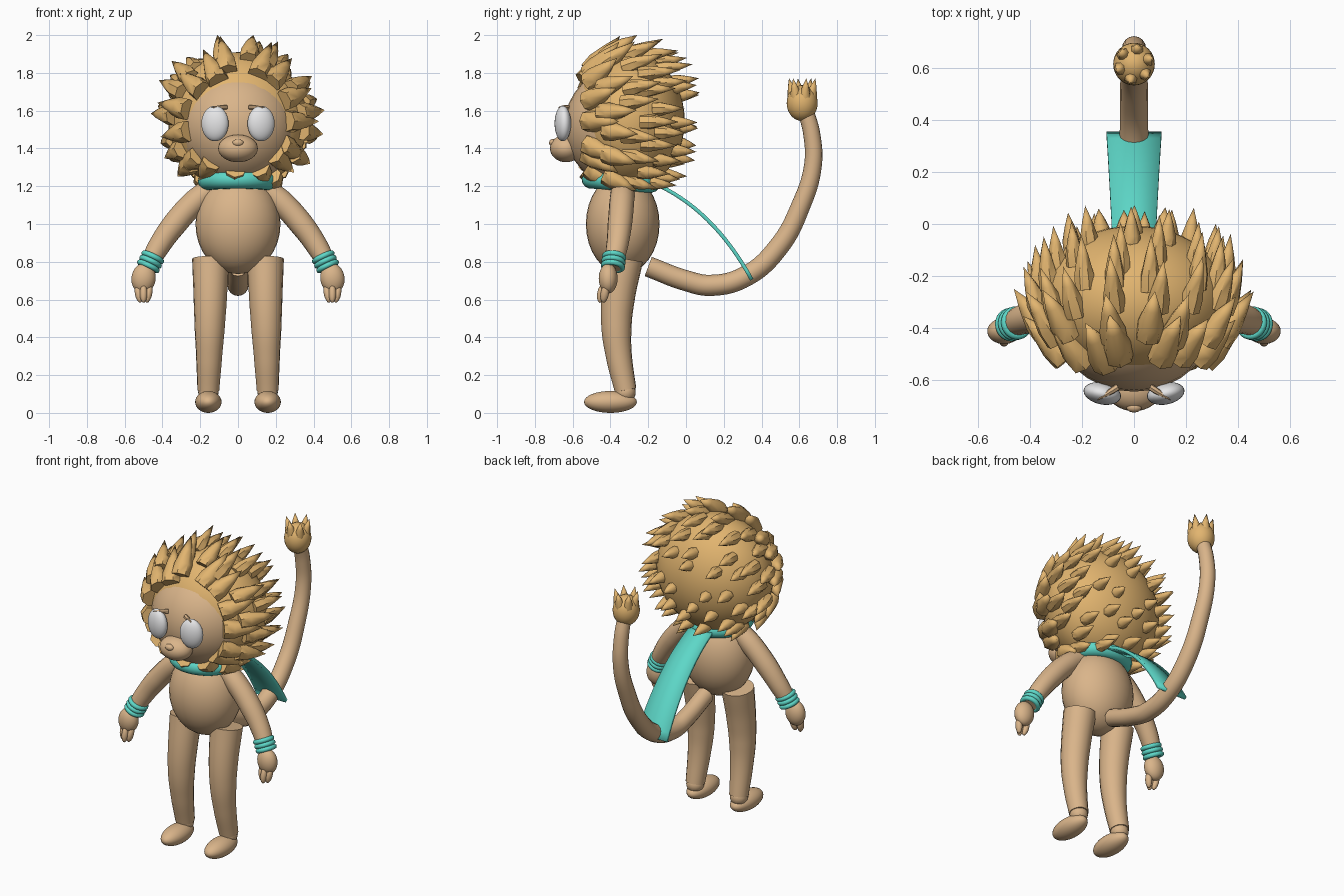
import bpy, bmesh, math, random
from mathutils import Vector

if "Cube" in bpy.data.objects:
    bpy.data.objects.remove(bpy.data.objects["Cube"])

random.seed(11)


def material(name, rgb):
    m = bpy.data.materials.new(name)
    m.diffuse_color = (*rgb, 1)
    m.use_nodes = True
    m.node_tree.nodes["Principled BSDF"].inputs["Base Color"].default_value = m.diffuse_color
    return m


SKIN = material("tan_fur", (0.70, 0.46, 0.255))
MANE = material("golden_mane", (0.76, 0.46, 0.16))
TEAL = material("teal_cloth", (0.11, 0.68, 0.575))
WHITE = material("eye_white", (0.82, 0.82, 0.83))


def finish(name, mat, angle=50):
    o = bpy.context.object
    o.name = name
    o.data.materials.clear()
    o.data.materials.append(mat)
    bpy.ops.object.shade_smooth_by_angle(angle=math.radians(angle))
    return o


def ball(name, mat, loc, radii, rot=(0, 0, 0), seg=32):
    bpy.ops.mesh.primitive_uv_sphere_add(segments=seg, ring_count=seg // 2, location=loc,
                                         rotation=[math.radians(a) for a in rot])
    bpy.context.object.scale = radii
    return finish(name, mat, 180)


def ring(name, mat, loc, major, minor, rot=(0, 0, 0), scale=(1, 1, 1)):
    bpy.ops.mesh.primitive_torus_add(major_radius=major, minor_radius=minor, major_segments=40,
                                     minor_segments=14, location=loc, rotation=rot)
    bpy.context.object.scale = scale
    return finish(name, mat, 180)


def tube(name, mat, pts):
    """Round tube through (x, y, z, radius) points with flat ends."""
    c = bpy.data.curves.new(name, 'CURVE')
    c.dimensions = '3D'
    c.bevel_depth = 1
    c.bevel_resolution = 6
    c.resolution_u = 8
    c.use_fill_caps = True
    s = c.splines.new('BEZIER')
    s.bezier_points.add(len(pts) - 1)
    for p, (x, y, z, r) in zip(s.bezier_points, pts):
        p.co = (x, y, z)
        p.radius = r
        p.handle_left_type = p.handle_right_type = 'AUTO'
    o = bpy.data.objects.new(name, c)
    bpy.context.collection.objects.link(o)
    bpy.ops.object.select_all(action='DESELECT')
    o.select_set(True)
    bpy.context.view_layer.objects.active = o
    bpy.ops.object.convert(target='MESH')
    return finish(name, mat)


def mesh_object(name, mat, bm, angle=50):
    bmesh.ops.recalc_face_normals(bm, faces=bm.faces)
    me = bpy.data.meshes.new(name)
    bm.to_mesh(me)
    bm.free()
    o = bpy.data.objects.new(name, me)
    bpy.context.collection.objects.link(o)
    bpy.ops.object.select_all(action='DESELECT')
    o.select_set(True)
    bpy.context.view_layer.objects.active = o
    return finish(name, mat, angle)


def spike(bm, base, direction, length, radius, sides=7):
    """Pointed cone tuft, a little fuller than straight."""
    rot = direction.to_track_quat('Z', 'Y')
    turn = random.uniform(0, 1)
    rows = []
    for h, r in ((-0.2, 0.95), (0.12, 0.95), (0.55, 0.55)):
        rows.append([bm.verts.new(base + rot @ Vector((
            radius * r * math.cos(2 * math.pi * (i + turn) / sides),
            radius * r * math.sin(2 * math.pi * (i + turn) / sides), h * length))) for i in range(sides)])
    tip = bm.verts.new(base + rot @ Vector((0, 0, length)))
    for i in range(sides):
        j = (i + 1) % sides
        for a, b in zip(rows, rows[1:]):
            bm.faces.new((a[i], a[j], b[j], b[i]))
        bm.faces.new((rows[-1][i], rows[-1][j], tip))
    bm.faces.new(rows[0][::-1])
    return tip


# Body, head and muzzle
ball("body", SKIN, (0, -0.335, 1.0), (0.225, 0.195, 0.265))
ball("head", SKIN, (0, -0.33, 1.515), (0.325, 0.315, 0.32))
ball("muzzle", SKIN, (0, -0.635, 1.40), (0.105, 0.085, 0.073))
ball("nose", SKIN, (0, -0.705, 1.43), (0.03, 0.02, 0.02), seg=16)

# Mane: round mass with rows of swept back tufts
MC, MR = Vector((0, -0.30, 1.547)), Vector((0.37, 0.293, 0.363))
ball("mane", MANE, MC, MR, seg=48)
bm = bmesh.new()
for t, count, length, radius in ((49, 15, 0.19, 0.060), (68, 15, 0.185, 0.055), (88, 16, 0.175, 0.045),
                                 (106, 14, 0.165, 0.041), (124, 12, 0.14, 0.038), (142, 8, 0.12, 0.037),
                                 (162, 4, 0.09, 0.036)):
    for i in range(count):
        a = 2 * math.pi * (i + random.uniform(-0.25, 0.25) + 0.5 * (t % 4 == 0)) / count
        tt = math.radians(t + random.uniform(-4, 4))
        radial = Vector((math.cos(a), 0, math.sin(a)))
        n = radial * math.sin(tt) + Vector((0, -math.cos(tt), 0))
        base = MC + Vector(n[k] * MR[k] for k in range(3))
        if base.z < (1.245 if t < 80 else 1.215):   # leave the collar clear
            continue
        k = max(0.12, 1.0 - 0.62 * (t - 49) / 39) * (1 + 0.2 * radial.z)
        d = (Vector((0, 1, 0)) + radial * k).normalized()
        size = random.uniform(0.92, 1.06) * (1 + 0.1 * radial.z)
        tip = spike(bm, base + n * (0.01 if t < 80 else 0), d, length * size, radius)
        tip.co.z = min(tip.co.z, 2.0)
mesh_object("mane_tufts", MANE, bm)

# Scarf collar and trailing cape
ring("scarf_collar", TEAL, (0, -0.345, 1.225), 0.158, 0.052, (math.radians(-4), 0, 0), (1.01, 0.99, 0.95))
bm = bmesh.new()
p0, p1, p2, p3 = (Vector(p) for p in ((0, -0.17, 1.215), (0, 0.03, 1.13), (0, 0.21, 0.96), (0, 0.348, 0.705)))
prev = None
for i in range(17):
    u = i / 16
    c = p0 * (1 - u) ** 3 + p1 * 3 * u * (1 - u) ** 2 + p2 * 3 * u * u * (1 - u) + p3 * u ** 3
    w = 0.078 + 0.028 * u
    row = [bm.verts.new(c + Vector((w * s, 0, 0))) for s in (-1, 0, 1)]
    if prev:
        for j in range(2):
            bm.faces.new((prev[j], prev[j + 1], row[j + 1], row[j]))
    prev = row
cape = mesh_object("cape", TEAL, bm)
solid = cape.modifiers.new("thickness", 'SOLIDIFY')
solid.thickness = 0.02
solid.offset = 0

# Paired parts
for side, s in (("left", 1), ("right", -1)):
    # Eye and brow
    ball(side + "_eye", WHITE, (0.122 * s, -0.652, 1.532), (0.073, 0.042, 0.094), (0, 0, 12 * s))
    bm = bmesh.new()
    spike(bm, Vector((0.075 * s, -0.635, 1.618)), Vector((0.85 * s, -0.55, 0.0)).normalized(), 0.08, 0.014)
    mesh_object(side + "_brow", SKIN, bm)

    # Arm
    tube(side + "_arm", SKIN, [(0.15 * s, -0.335, 1.18, 0.062), (0.23 * s, -0.34, 1.115, 0.066),
                               (0.335 * s, -0.35, 1.0, 0.065), (0.42 * s, -0.365, 0.88, 0.058),
                               (0.48 * s, -0.39, 0.77, 0.048)])
    # Bracelet of three bands
    axis = Vector((0.42 * s, -0.12, -0.88)).normalized()
    for i in (-1, 0, 1):
        ring(f"{side}_bracelet_{i + 2}", TEAL, Vector((0.463 * s, -0.384, 0.80)) + axis * 0.027 * i,
             0.050, 0.0145, axis.to_track_quat('Z', 'Y').to_euler())
    # Hand and fingers, gathered towards the tips
    ball(side + "_hand", SKIN, (0.5 * s, -0.412, 0.712), (0.064, 0.05, 0.08), (0, -8 * s, 0))
    for i, dx in enumerate((-0.026, 0.0, 0.026)):
        ball(f"{side}_finger_{i + 1}", SKIN, (0.5 * s + dx, -0.43 - 0.018 * (i == 1), 0.632),
             (0.02, 0.022, 0.05), (-10, 400 * dx, 0), 16)

    # Leg, ankle and foot
    tube(side + "_leg", SKIN, [(0.145 * s, -0.325, 0.815, 0.098), (0.147 * s, -0.36, 0.6, 0.088),
                               (0.15 * s, -0.368, 0.45, 0.08), (0.153 * s, -0.355, 0.3, 0.069),
                               (0.157 * s, -0.32, 0.12, 0.058)])
    ball(side + "_ankle", SKIN, (0.157 * s, -0.32, 0.11), (0.054, 0.054, 0.054), seg=20)
    ball(side + "_foot", SKIN, (0.157 * s, -0.40, 0.058), (0.07, 0.14, 0.058))

# Tail with a tufted tip
tube("tail", SKIN, [(0, y, z, r) for y, z, r in (
    (-0.2, 0.775, 0.054), (0, 0.70, 0.055), (0.13, 0.675, 0.056), (0.32, 0.725, 0.055), (0.495, 0.885, 0.054),
    (0.605, 1.09, 0.051), (0.672, 1.31, 0.047), (0.665, 1.48, 0.045), (0.63, 1.61, 0.042))])
ball("tail_tuft", MANE, (0, 0.615, 1.64), (0.08, 0.082, 0.095))
bm = bmesh.new()
for i in range(6):
    a = 2 * math.pi * (i + 0.3) / 6
    out = Vector((math.cos(a), math.sin(a), 0))
    spike(bm, Vector((0, 0.615, 1.665)) + out * 0.045, (Vector((0, 0, 1)) + out * 0.25).normalized(), 0.11, 0.034)
mesh_object("tail_tuft_points", MANE, bm)
